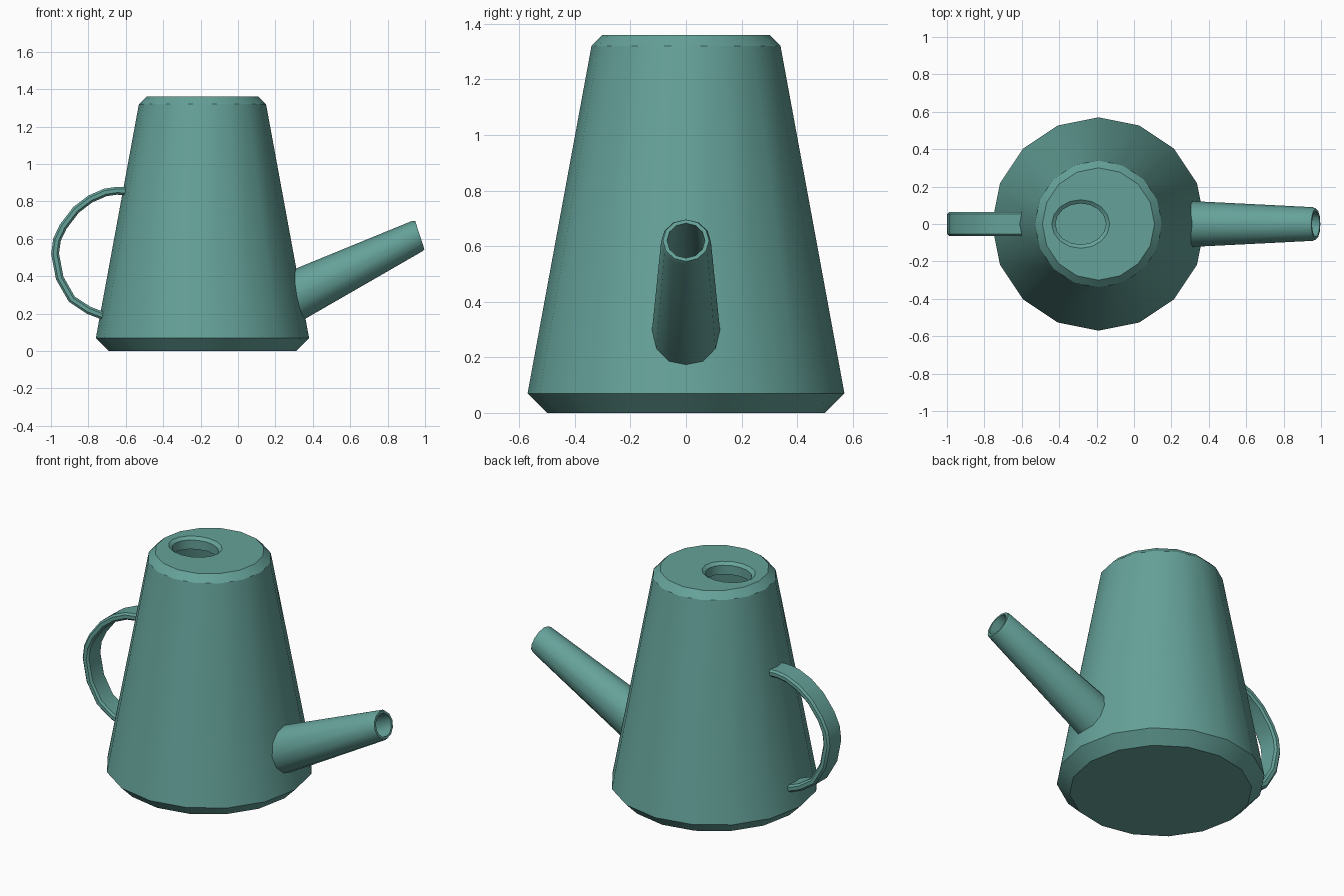
import bpy, bmesh
from math import sin, cos, tau, radians
from mathutils import Vector

if "Cube" in bpy.data.objects:
    bpy.data.objects.remove(bpy.data.objects["Cube"])

teal = bpy.data.materials.new("teal")
teal.diffuse_color = (0.13, 0.36, 0.32, 1)
teal.use_nodes = True
teal.node_tree.nodes["Principled BSDF"].inputs["Base Color"].default_value = teal.diffuse_color


def loft(name, rings, cap_start=True, cap_end=True, angle=33):
    """Skin a list of equal-length point rings."""
    bm = bmesh.new()
    rows = [[bm.verts.new(p) for p in r] for r in rings]
    n = len(rows[0])
    for a, b in zip(rows, rows[1:]):
        for i in range(n):
            j = (i + 1) % n
            bm.faces.new((a[i], a[j], b[j], b[i]))
    if cap_start:
        bm.faces.new(rows[0][::-1])
    if cap_end:
        bm.faces.new(rows[-1])
    bmesh.ops.recalc_face_normals(bm, faces=bm.faces)
    me = bpy.data.meshes.new(name)
    bm.to_mesh(me)
    bm.free()
    ob = bpy.data.objects.new(name, me)
    bpy.context.collection.objects.link(ob)
    me.materials.append(teal)
    bpy.ops.object.select_all(action='DESELECT')
    ob.select_set(True)
    bpy.context.view_layer.objects.active = ob
    bpy.ops.object.shade_smooth_by_angle(angle=radians(angle))
    return ob


def ellipse(c, u, v, n):
    c, u, v = Vector(c), Vector(u), Vector(v)
    return [c + u * cos(tau * i / n) + v * sin(tau * i / n) for i in range(n)]


def flat(x, z, rx, ry):
    return ellipse((x, 0, z), (rx, 0, 0), (0, ry, 0), 16)


# Body: tapered, chamfered at both ends, open filler hole off-centre in the top
CX = -0.19
body = [flat(CX, z, r, r) for r, z in
        ((0.50, 0), (0.57, 0.07), (0.34, 1.32), (0.30, 1.36))]
body += [flat(-0.285, z, rx, ry) for rx, ry, z in
         ((0.155, 0.13, 1.36), (0.135, 0.11, 1.345), (0.135, 0.11, 1.29))]
loft("body", body, cap_end=False)

# Spout: tapered tube with a rim and a hollow bore
up = Vector((-sin(radians(18)), 0, cos(radians(18))))
spout = [ellipse((x, 0, z), up * rz, (0, ry, 0), 12) for x, z, rz, ry in
         ((0.24, 0.262, 0.14, 0.126),
          (0.957, 0.614, 0.086, 0.09),
          (0.972, 0.62, 0.079, 0.083),
          (0.972, 0.62, 0.066, 0.068),
          (0.30, 0.292, 0.11, 0.10))]
loft("spout", spout)

# Handle: flat chamfered strap swept along a C-shaped path
path = [Vector((x, 0, z)) for x, z in (
    (-0.55, 0.855), (-0.65, 0.857), (-0.71, 0.848), (-0.79, 0.813),
    (-0.866, 0.755), (-0.935, 0.665), (-0.968, 0.595), (-0.978, 0.52),
    (-0.953, 0.39), (-0.888, 0.277), (-0.80, 0.219), (-0.73, 0.192), (-0.66, 0.18))]
W, T, B = 0.065, 0.021, 0.011
section = [(W, T - B), (W - B, T), (B - W, T), (-W, T - B),
           (-W, B - T), (B - W, -T), (W - B, -T), (W, B - T)]
strap = []
for i, p in enumerate(path):
    d = (path[min(i + 1, len(path) - 1)] - path[max(i - 1, 0)]).normalized()
    out = Vector((d.z, 0, -d.x))
    strap.append([p + Vector((0, y, 0)) + out * t for y, t in section])
loft("handle", strap)
